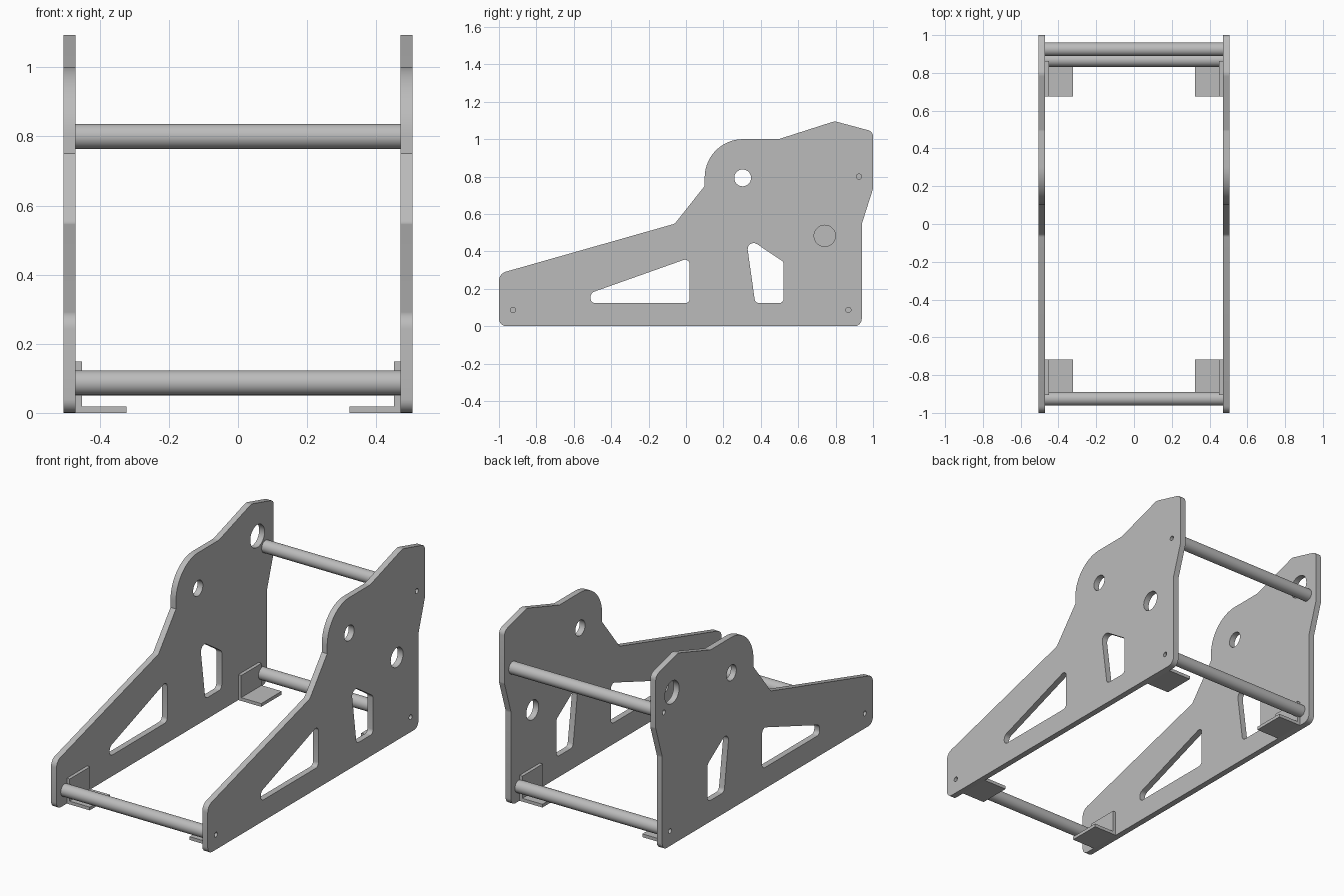
import bpy, bmesh, math
from mathutils import Matrix, Vector

cube = bpy.data.objects.get("Cube")
if cube:
    bpy.data.objects.remove(cube, do_unlink=True)

# One plain grey metal
metal = bpy.data.materials.new("grey_metal")
metal.use_nodes = True
GREY = (0.5, 0.5, 0.5, 1)
metal.diffuse_color = GREY
metal.node_tree.nodes["Principled BSDF"].inputs["Base Color"].default_value = GREY

INNER, OUTER = 0.47, 0.505
BAR_R = 0.036
BARS = {"front_bar": (-0.925, 0.087), "lower_rear_bar": (0.868, 0.087),
        "upper_rear_bar": (0.925, 0.8)}
# Turns a flat drawing in x, y into the y, z plane
UPRIGHT = Matrix(((0, 0, 1, 0), (1, 0, 0, 0), (0, 1, 0, 0), (0, 0, 0, 1)))


def rounded(corners, steps=6):
    """Closed outline from (y, z, radius) corners, each filleted."""
    pts = []
    for i, (y, z, r) in enumerate(corners):
        p = Vector((y, z))
        if r == 0:
            pts.append(p)
            continue
        a = (Vector(corners[i - 1][:2]) - p).normalized()
        b = (Vector(corners[(i + 1) % len(corners)][:2]) - p).normalized()
        half = a.angle(b) / 2
        centre = p + (a + b).normalized() * (r / math.sin(half))
        start = p + a * (r / math.tan(half)) - centre
        end = p + b * (r / math.tan(half)) - centre
        sweep = start.angle_signed(end)
        for k in range(steps + 1):
            t = -sweep * k / steps
            pts.append(centre + Matrix.Rotation(t, 2) @ start)
    return pts


def arc(y, z, r, a0, a1, n):
    return [Vector((y + r * math.cos(math.radians(a0 + (a1 - a0) * k / n)),
                    z + r * math.sin(math.radians(a0 + (a1 - a0) * k / n))))
            for k in range(n + 1)]


def circle(y, z, r, n=40):
    return arc(y, z, r, 0, 360, n)[:-1]


def finish(obj):
    obj.data.materials.clear()
    obj.data.materials.append(metal)
    bpy.ops.object.select_all(action="DESELECT")
    obj.select_set(True)
    bpy.context.view_layer.objects.active = obj
    bpy.ops.object.shade_smooth_by_angle(angle=math.radians(30))


def slab(name, loops, x0, x1):
    """Flat sheet between x0 and x1; the first loop is the edge, the rest are holes."""
    curve = bpy.data.curves.new(name + "_outline", "CURVE")
    curve.dimensions = "2D"
    curve.fill_mode = "BOTH"
    curve.extrude = abs(x1 - x0) / 2
    for loop in loops:
        s = curve.splines.new("POLY")
        s.points.add(len(loop) - 1)
        for point, p in zip(s.points, loop):
            point.co = (p.x, p.y, 0, 1)
        s.use_cyclic_u = True
    temp = bpy.data.objects.new(name + "_outline", curve)
    bpy.context.collection.objects.link(temp)
    bpy.context.view_layer.update()
    deps = bpy.context.evaluated_depsgraph_get()
    mesh = bpy.data.meshes.new_from_object(temp.evaluated_get(deps))
    bpy.data.objects.remove(temp, do_unlink=True)
    bm = bmesh.new()
    bm.from_mesh(mesh)
    bmesh.ops.remove_doubles(bm, verts=bm.verts, dist=1e-5)
    bm.transform(Matrix.Translation(((x0 + x1) / 2, 0, 0)) @ UPRIGHT)
    bmesh.ops.recalc_face_normals(bm, faces=bm.faces)
    bm.to_mesh(mesh)
    bm.free()
    obj = bpy.data.objects.new(name, mesh)
    bpy.context.collection.objects.link(obj)
    finish(obj)


# Side plates: outline with a round shoulder, two windows, bolt holes
tail = rounded([(-1, 0.281, 0.05), (-1, 0, 0.04), (0.94, 0, 0.04), (0.94, 0.547, 0.04),
                (1, 0.735, 0.03), (1, 1.041, 0.035), (0.795, 1.096, 0.05),
                (0.495, 1, 0.03), (0.305, 1, 0), (0.1, 0.75, 0), (-0.06, 0.548, 0.03)])
top = tail.index(Vector((0.305, 1)))
edge = tail[:top] + arc(0.305, 0.795, 0.205, 90, 180, 24) + tail[top + 1:]
long_window = rounded([(-0.51, 0.178, 0.03), (-0.51, 0.123, 0.025),
                       (0.02, 0.123, 0.025), (0.02, 0.366, 0.025)])
short_window = rounded([(0.32, 0.479, 0.032), (0.37, 0.123, 0.025),
                        (0.522, 0.123, 0.025), (0.522, 0.344, 0.025)])
shared = [edge, long_window, short_window, circle(0.303, 0.793, 0.045)]
shared += [circle(y, z, 0.014, 20) for y, z in BARS.values()]

slab("left_side_plate", shared + [circle(0.742, 0.483, 0.057)], INNER, OUTER)
slab("right_side_plate", shared + [circle(0.85, 0.888, 0.066)], -INNER, -OUTER)

# Round cross bars between the plates
for name, (y, z) in BARS.items():
    slab(name, [circle(y, z, BAR_R, 48)], -INNER, INNER)

# Angle brackets: an L section in x, z extruded along y
LEG, FOOT, T = 0.148, 0.148, 0.019
for end, y0 in (("front", -0.905), ("rear", 0.674)):
    for side, s in (("left", 1), ("right", -1)):
        section = [(0, 0), (FOOT, 0), (FOOT, T), (T, T), (T, LEG), (0, LEG)]
        bm = bmesh.new()
        face = bm.faces.new([bm.verts.new((s * (INNER - u), y0, v)) for u, v in section])
        new = bmesh.ops.extrude_face_region(bm, geom=[face])["geom"]
        bmesh.ops.translate(bm, vec=(0, 0.188, 0),
                            verts=[g for g in new if isinstance(g, bmesh.types.BMVert)])
        bmesh.ops.recalc_face_normals(bm, faces=bm.faces)
        mesh = bpy.data.meshes.new(f"{end}_{side}_bracket")
        bm.to_mesh(mesh)
        bm.free()
        obj = bpy.data.objects.new(mesh.name, mesh)
        bpy.context.collection.objects.link(obj)
        finish(obj)
